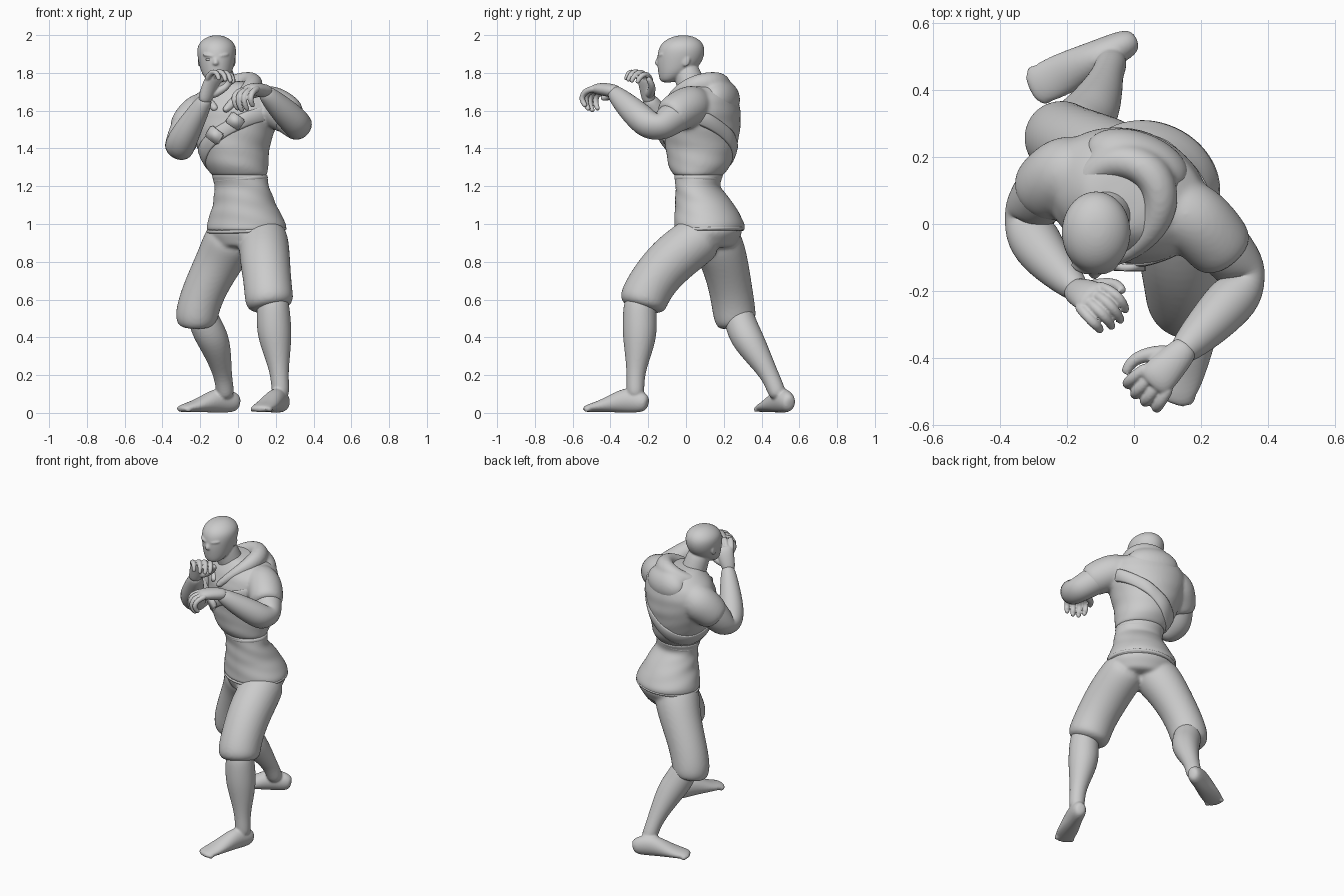
import bpy, bmesh, math
from mathutils import Vector as V, Matrix, Euler

if "Cube" in bpy.data.objects:
    bpy.data.objects.remove(bpy.data.objects["Cube"])


def finish(name, bm, sub=2):
    bmesh.ops.recalc_face_normals(bm, faces=bm.faces)
    me = bpy.data.meshes.new(name)
    bm.to_mesh(me)
    bm.free()
    for p in me.polygons:
        p.use_smooth = True
    ob = bpy.data.objects.new(name, me)
    bpy.context.collection.objects.link(ob)
    if sub:
        m = ob.modifiers.new("smooth", 'SUBSURF')
        m.levels = m.render_levels = sub
    return ob


def skin(name, rings, closed=False, sub=2):
    """Loft equal-length point rings; cap the ends unless the loop is closed."""
    bm = bmesh.new()
    rs = [[bm.verts.new(p) for p in r] for r in rings]
    n = len(rs[0])
    for a, b in list(zip(rs, rs[1:])) + ([(rs[-1], rs[0])] if closed else []):
        for i in range(n):
            bm.faces.new((a[i], a[(i + 1) % n], b[(i + 1) % n], b[i]))
    if not closed:
        bm.faces.new(rs[0])
        bm.faces.new(rs[-1])
    return finish(name, bm, sub)


def tube(name, pts, ref=(0, 0, 1), n=12, cap=0.4, sub=2):
    """Round limb through (x, y, z, side radius[, other radius])."""
    P = [V(p[:3]) for p in pts]
    T = [(P[min(i + 1, len(P) - 1)] - P[max(i - 1, 0)]).normalized() for i in range(len(P))]
    side = V(ref).cross(T[0]).normalized()
    rings = []
    for i, (p, t) in enumerate(zip(P, T)):
        a, b = pts[i][3], pts[i][-1]
        side = (side - t * side.dot(t)).normalized()
        up = t.cross(side)

        def ring(c, k):
            return [c + (side * math.cos(u) * a + up * math.sin(u) * b) * k * 1.03
                    for u in (2 * math.pi * j / n for j in range(n))]
        off = t * min(a, b) * cap
        if i == 0:
            rings.append(ring(p - off, 0.6))
        rings.append(ring(p, 1))
        if i == len(P) - 1:
            rings.append(ring(p + off, 0.6))
    return skin(name, rings, sub=sub)


def blob(name, c, r, rot=(0, 0, 0)):
    bm = bmesh.new()
    bmesh.ops.create_uvsphere(bm, u_segments=20, v_segments=12, radius=1)
    bm.transform(Matrix.Translation(c) @ Euler([math.radians(a) for a in rot]).to_matrix().to_4x4()
                 @ Matrix.Diagonal((*r, 1)))
    return finish(name, bm, 1)


def fuse(name, obs, voxel=.01, rounds=8):
    """Melt overlapping pieces into one smooth surface."""
    bpy.context.view_layer.update()
    dg = bpy.context.evaluated_depsgraph_get()
    bm = bmesh.new()
    for o in obs:
        e = o.evaluated_get(dg)
        bm.from_mesh(e.to_mesh())
        e.to_mesh_clear()
    for o in obs:
        bpy.data.objects.remove(o)
    ob = finish(name, bm, 0)
    m = ob.modifiers.new("melt", 'REMESH')
    m.mode, m.voxel_size, m.use_smooth_shade = 'VOXEL', voxel, True
    m = ob.modifiers.new("relax", 'SMOOTH')
    m.factor, m.iterations = .5, rounds
    return ob


# Torso sections: z, centre x, centre y, half width, half depth (twisted about z)
TORSO = [(.86, .045, .115, .16, .13), (.94, .045, .12, .208, .172), (1.0, .045, .125, .21, .18),
         (1.1, .035, .1, .165, .152), (1.2, .02, .062, .142, .108), (1.25, .01, .065, .143, .118),
         (1.3, -.005, .07, .162, .158), (1.4, -.025, .08, .187, .184), (1.5, -.025, .085, .22, .196),
         (1.6, -.02, .085, .25, .193), (1.67, -.015, .09, .225, .173), (1.73, -.02, .09, .15, .13),
         (1.76, -.04, .08, .08, .08)]
TWIST = math.radians(-20)


def surf(u, z, off=0.0):
    """Point on the torso surface at local angle u and height z."""
    z = max(TORSO[0][0], min(z, TORSO[-1][0]))
    for s, e in zip(TORSO, TORSO[1:]):
        if z <= e[0]:
            break
    k = (z - s[0]) / (e[0] - s[0])
    x, y, a, b = (s[i] + (e[i] - s[i]) * k for i in range(1, 5))
    off += .0015 * math.sin(z * 70 + 4 * math.sin(u + .5))
    p = V(((a + off) * math.cos(u), (b + off) * math.sin(u), 0))
    return Matrix.Rotation(TWIST, 3, 'Z') @ p + V((x, y, z))


def torso(name, z0, z1, off=0.0, steps=16):
    U = [2 * math.pi * j / 32 for j in range(32)]
    return skin(name, [[surf(u, z0 + (z1 - z0) * i / steps, off) for u in U] for i in range(steps + 1)], sub=1)


def band(name, z, tilt, phase, half, thick):
    """Strip hugging the torso; tilt makes it run diagonally."""
    rings = []
    for j in range(48):
        u = 2 * math.pi * j / 48
        h = z + tilt * math.cos(u - phase)
        rings.append([surf(u, h + d, o) for d, o in
                      ((-half, -.01), (-half, thick), (half, thick), (half, -.01))])
    return skin(name, rings, closed=True, sub=1)


# Upper clothing: jacket with short sleeves, undershirt, hem and strap
torso("undershirt", .955, 1.27, .005)
fuse("jacket", [
    torso("jacket_body", 1.245, 1.76, .005, 22),
    tube("sleeve_left", [(.1, .06, 1.63, .1), (.175, .025, 1.63, .11), (.235, -.04, 1.595, .107),
                         (.275, -.09, 1.563, .098)], cap=.1),
    tube("sleeve_right", [(-.13, .15, 1.62, .1), (-.2, .16, 1.58, .118), (-.25, .12, 1.53, .11),
                          (-.278, .09, 1.48, .1)], cap=.1)])
band("shirt_hem", .968, .01, 1, .01, .007)
band("waist_fold", 1.235, .012, 0, .014, .006)
band("chest_strap", 1.45, .14, math.radians(-15), .05, .015)

# Pouches on the strap
for i, (u, z) in enumerate(((-71, 1.545), (-98, 1.47))):
    u = math.radians(u)
    c = surf(u, z, .017)
    q = (surf(u, z, .05) - c).to_track_quat('Z', 'Y').to_matrix().to_4x4()
    bm = bmesh.new()
    bmesh.ops.create_cube(bm, size=1)
    bmesh.ops.bevel(bm, geom=bm.edges[:], offset=.09, segments=2, affect='EDGES')
    bm.transform(Matrix.Translation(c) @ q @ Matrix.Rotation(math.radians(-35), 4, 'Z')
                 @ Matrix.Diagonal((.085, .068, .024, 1)))
    finish("pouch_%d" % (i + 1), bm, 0)

# Hood lying around the neck
fuse("hood", [
    tube("hood_roll", [(-.07, -.11, 1.6, .022), (-.01, -.085, 1.66, .028), (.06, -.02, 1.715, .042),
                       (.09, .07, 1.742, .057), (.06, .16, 1.75, .062), (-.03, .2, 1.735, .058),
                       (-.12, .17, 1.7, .048), (-.165, .09, 1.685, .038), (-.16, 0, 1.66, .03),
                       (-.12, -.085, 1.61, .022)]),
    blob("hood_bag", (.01, .185, 1.665), (.165, .092, .105), (15, 0, -20))], .009, 9)

# Head and neck
HEAD = [(1.748, -.098, .035, .032), (1.77, -.082, .06, .058), (1.805, -.055, .08, .09),
        (1.85, -.036, .092, .114), (1.9, -.026, .101, .122), (1.94, -.022, .1, .116),
        (1.97, -.018, .08, .094), (1.99, -.015, .05, .06), (1.999, -.013, .02, .022)]
fuse("head", [
    skin("skull", [[(-.113 + a * 1.04 * math.cos(u), y + b * 1.04 * math.sin(u), z)
                    for u in (2 * math.pi * j / 20 for j in range(20))] for z, y, a, b in HEAD]),
    tube("neck", [(-.065, .05, 1.64, .085), (-.08, .03, 1.72, .076), (-.1, .0, 1.82, .072)], ref=(0, 1, 0)),
    tube("nose", [(-.118, -.133, 1.887, .012), (-.118, -.148, 1.862, .016), (-.118, -.15, 1.847, .019)],
         ref=(0, 1, 0), n=8),
    blob("lips", (-.118, -.134, 1.812), (.03, .014, .012)),
    blob("chin", (-.116, -.11, 1.772), (.035, .028, .023)),
    *[blob("brow", (-.118 + s * .038, -.132, 1.893), (.036, .016, .01), (0, s * -10, s * 22)) for s in (-1, 1)],
    *[blob("ear", (-.113 + s * .092, .0, 1.862), (.008, .022, .03), (-12, 0, 0)) for s in (-1, 1)]], .0055, 5)
for s, side in ((-1, "right"), (1, "left")):
    blob("eye_" + side, (-.118 + s * .038, -.134, 1.871), (.016, .009, .007), (0, 0, s * 18))

# Bare arms
tube("arm_left", [(.2, .01, 1.61, .09), (.27, -.075, 1.56, .088), (.325, -.14, 1.51, .078),
                  (.322, -.195, 1.52, .078), (.272, -.25, 1.57, .077), (.205, -.32, 1.635, .064),
                  (.145, -.38, 1.695, .045)])
tube("arm_right", [(-.22, .14, 1.58, .1), (-.275, .09, 1.49, .092), (-.312, .04, 1.41, .08),
                   (-.315, -.01, 1.395, .08), (-.288, -.07, 1.46, .079), (-.23, -.135, 1.56, .062),
                   (-.175, -.192, 1.655, .044)])


def hand(name, wrist, d, n, sign, size):
    """Half-curled hand: d runs to the knuckles, n is the way the palm faces."""
    d = V(d).normalized()
    n = V(n)
    n = (n - d * n.dot(d)).normalized()
    s = d.cross(n) * sign
    w = V(wrist)

    def at(a, b, c, r, r2=None):
        return (*(w + (d * a + s * b + n * c) * size), r * size, (r2 or r) * size)
    parts = [tube("palm", [at(-.02, 0, 0, .03, .036), at(.035, 0, 0, .03, .043),
                           at(.08, 0, .003, .027, .048), at(.1, 0, .008, .02, .045)], ref=s),
             tube("thumb", [at(.02, .025, .012, .024), at(.055, .062, .025, .02),
                            at(.09, .078, .036, .016), at(.12, .07, .046, .014)], ref=n, n=8)]
    for i in range(4):
        b = .039 - .026 * i
        k = (.95, 1.05, 1, .85)[i]
        parts.append(tube("finger", [
            at(.085, b, .005, .0155), at(.085 + .045 * k, b * 1.2, .022, .0148),
            at(.085 + .06 * k, b * 1.22, .052, .0145), at(.085 + .048 * k, b * 1.15, .084 * k, .013),
            at(.085 + .03 * k, b * 1.1, .1 * k, .0115)], ref=s, n=8))
    return fuse(name, parts, .0045, 3)


hand("left_hand", (.138, -.388, 1.705), (-.68, -.72, .14), (-.12, -.2, -1), -1, 1.2)
hand("right_hand", (-.17, -.2, 1.675), (.32, -.12, .85), (.65, -.7, -.2), 1, 1.12)

# Trousers: seat and two legs gathered below the knee
Y = (0, 1, 0)
fuse("trousers", [
    torso("trouser_seat", .87, .99, -.003, 5),
    tube("trouser_leg_left", [(.13, .1, .945, .13), (.138, .02, .885, .134), (.143, -.078, .81, .135),
                              (.155, -.17, .705, .128), (.163, -.217, .62, .13), (.168, -.23, .58, .127),
                              (.172, -.237, .555, .1)], ref=Y, cap=.05),
    tube("trouser_leg_right", [(-.03, .14, .94, .138), (-.065, .178, .87, .136), (-.107, .207, .79, .125),
                               (-.165, .232, .68, .117), (-.205, .249, .58, .115), (-.222, .26, .5, .115),
                               (-.222, .268, .46, .096)], ref=Y, cap=.05)], .01, 6)


def lower_leg(name, shin, heel, toe):
    """Bare shin and foot; foot rows are position along, height, half width, half height."""
    h, t = V(heel), V(toe)
    rows = [(.06, .052, .038, .046), (.15, .06, .047, .06), (.34, .07, .052, .07), (.56, .05, .06, .049),
            (.75, .034, .065, .031), (.9, .026, .06, .023), (.97, .021, .048, .016)]
    parts = [tube("shin", shin, ref=Y), tube("foot", [(*h.lerp(t, k), z, a, b) for k, z, a, b in rows])]
    d = (t - h).normalized()
    for i in range(5):
        p = h.lerp(t, .94 - .02 * abs(i - 2)) + V((-d.y, d.x)) * (i - 2) * .024
        parts.append(blob("toe", (*p, .019), (.014, .02, .015), (0, 0, math.degrees(math.atan2(d.y, d.x)) - 90)))
    fuse(name, parts, .007, 5)


lower_leg("lower_leg_left", [(.185, -.245, .6, .085), (.188, -.245, .5, .092), (.194, -.245, .41, .092),
                             (.208, -.254, .31, .071), (.22, -.267, .2, .046), (.226, -.268, .1, .05)],
          (.25, -.195), (.11, -.54))
lower_leg("lower_leg_right", [(-.2, .27, .54, .08), (-.16, .3, .44, .088), (-.125, .335, .375, .085),
                              (-.097, .395, .28, .065), (-.078, .452, .185, .046), (-.066, .485, .1, .05)],
          (.012, .555), (-.315, .4))
